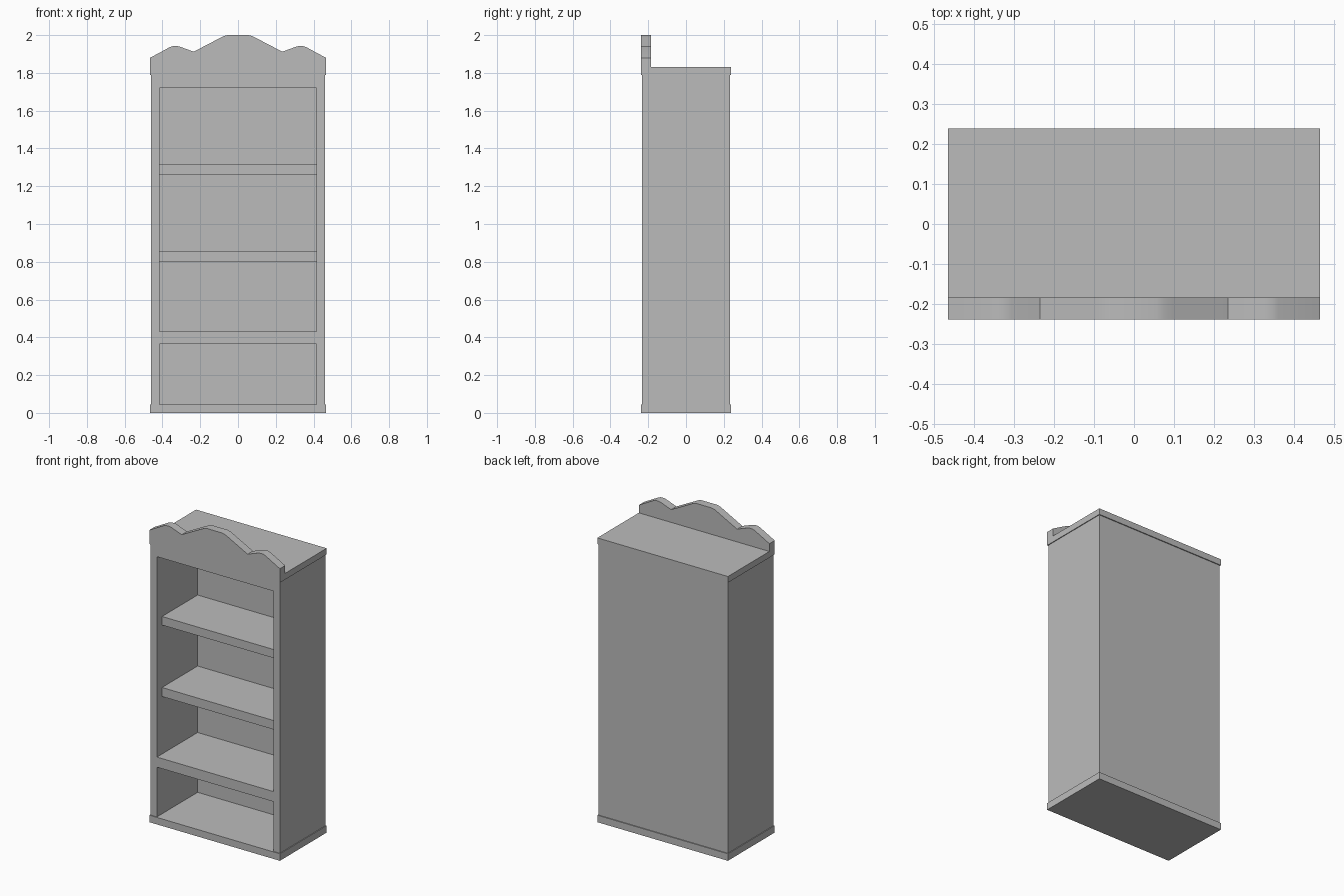
import bpy
import bmesh
import math

cube = bpy.data.objects.get("Cube")
if cube:
    bpy.data.objects.remove(cube, do_unlink=True)

# Single plain finish
finish = bpy.data.materials.new("plain grey")
finish.use_nodes = True
GREY = (0.5, 0.5, 0.5, 1)
finish.diffuse_color = GREY
finish.node_tree.nodes["Principled BSDF"].inputs["Base Color"].default_value = GREY


def add_object(name, bm):
    bmesh.ops.recalc_face_normals(bm, faces=bm.faces)
    mesh = bpy.data.meshes.new(name)
    bm.to_mesh(mesh)
    bm.free()
    mesh.materials.append(finish)
    obj = bpy.data.objects.new(name, mesh)
    bpy.context.collection.objects.link(obj)
    return obj


def board(name, xs, ys, zs):
    """Box spanning the given ranges."""
    bm = bmesh.new()
    bmesh.ops.create_cube(bm, size=1)
    for v in bm.verts:
        for i, (lo, hi) in enumerate((xs, ys, zs)):
            v.co[i] = lo if v.co[i] < 0 else hi
    return add_object(name, bm)


W, D = 0.46, 0.232            # carcass half width and half depth
OUT_W, OUT_D = 0.465, 0.238   # base and cornice
IN_W, IN_BACK = 0.415, 0.182  # interior
FLOOR, TOP = 0.045, 1.79

# Base, cornice and carcass boards
board("base", (-OUT_W, OUT_W), (-OUT_D, OUT_D), (0, FLOOR))
board("cornice", (-OUT_W, OUT_W), (-OUT_D, OUT_D), (TOP, 1.83))
board("left_side", (IN_W, W), (-D, D), (FLOOR, TOP))
board("right_side", (-W, -IN_W), (-D, D), (FLOOR, TOP))
board("back_panel", (-IN_W, IN_W), (IN_BACK, D), (FLOOR, TOP))
board("top_panel", (-IN_W, IN_W), (-D, IN_BACK), (1.72, TOP))
board("fixed_shelf", (-IN_W, IN_W), (-D, IN_BACK), (0.365, 0.43))

# Set-back shelves
for name, low, high in (("lower_shelf", 0.80, 0.858), ("upper_shelf", 1.26, 1.315)):
    board(name, (-IN_W, IN_W), (-0.18, IN_BACK), (low, high))

# Scalloped crest: half profile mirrored, then extruded backwards
half = [(0.055, 2.0), (0.075, 1.995), (0.095, 1.985), (0.235, 1.912),
        (0.305, 1.938), (0.32, 1.942), (0.345, 1.942), (0.36, 1.937),
        (OUT_W, 1.88), (OUT_W, TOP)]
outline = half + [(-x, z) for x, z in reversed(half)]
bm = bmesh.new()
front = bm.faces.new([bm.verts.new((x, -OUT_D, z)) for x, z in outline])
back = bmesh.ops.extrude_face_region(bm, geom=[front])
for v in back["geom"]:
    if isinstance(v, bmesh.types.BMVert):
        v.co.y = -0.184
crest = add_object("crest", bm)
bpy.context.view_layer.objects.active = crest
crest.select_set(True)
bpy.ops.object.shade_smooth_by_angle(angle=math.radians(30))
